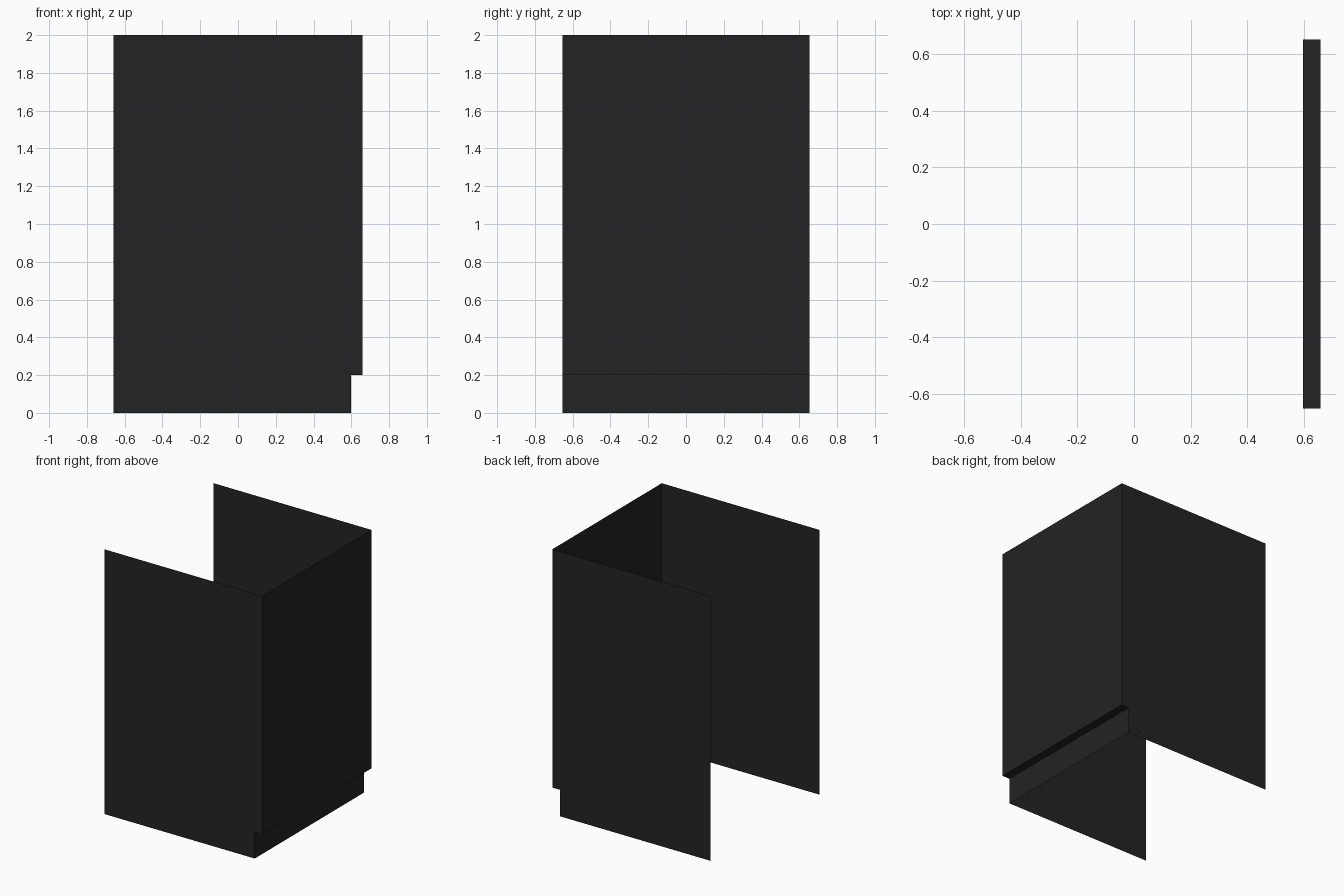
import bpy
import bmesh

if "Cube" in bpy.data.objects:
    bpy.data.objects.remove(bpy.data.objects["Cube"])

X, Y, H = 0.66, 0.653, 2.0      # half depth, half width, height
KICK_X, KICK_Z = 0.597, 0.2     # recessed toe kick

mat = bpy.data.materials.new("charcoal black")
mat.diffuse_color = (0.017, 0.017, 0.017, 1.0)
mat.use_nodes = True
mat.node_tree.nodes["Principled BSDF"].inputs["Base Color"].default_value = mat.diffuse_color


def panel(name, points):
    """One flat sheet from its corner points."""
    bm = bmesh.new()
    bm.faces.new([bm.verts.new(p) for p in points])
    mesh = bpy.data.meshes.new(name)
    bm.to_mesh(mesh)
    bm.free()
    mesh.materials.append(mat)
    obj = bpy.data.objects.new(name, mesh)
    bpy.context.collection.objects.link(obj)
    return obj


# Side panels, notched at the toe kick
outline = [(-X, 0), (KICK_X, 0), (KICK_X, KICK_Z), (X, KICK_Z), (X, H), (-X, H)]
panel("side_panel_front", [(x, -Y, z) for x, z in outline])
panel("side_panel_back", [(x, Y, z) for x, z in reversed(outline)])


def strip(name, a, b):
    """Sheet spanning the width between two (x, z) profile points."""
    (ax, az), (bx, bz) = a, b
    panel(name, [(ax, -Y, az), (ax, Y, az), (bx, Y, bz), (bx, -Y, bz)])


# Door side: kick plate, overhang ledge and main panel
strip("kick_plate", (KICK_X, 0), (KICK_X, KICK_Z))
strip("kick_ledge", (KICK_X, KICK_Z), (X, KICK_Z))
strip("main_panel", (X, KICK_Z), (X, H))
